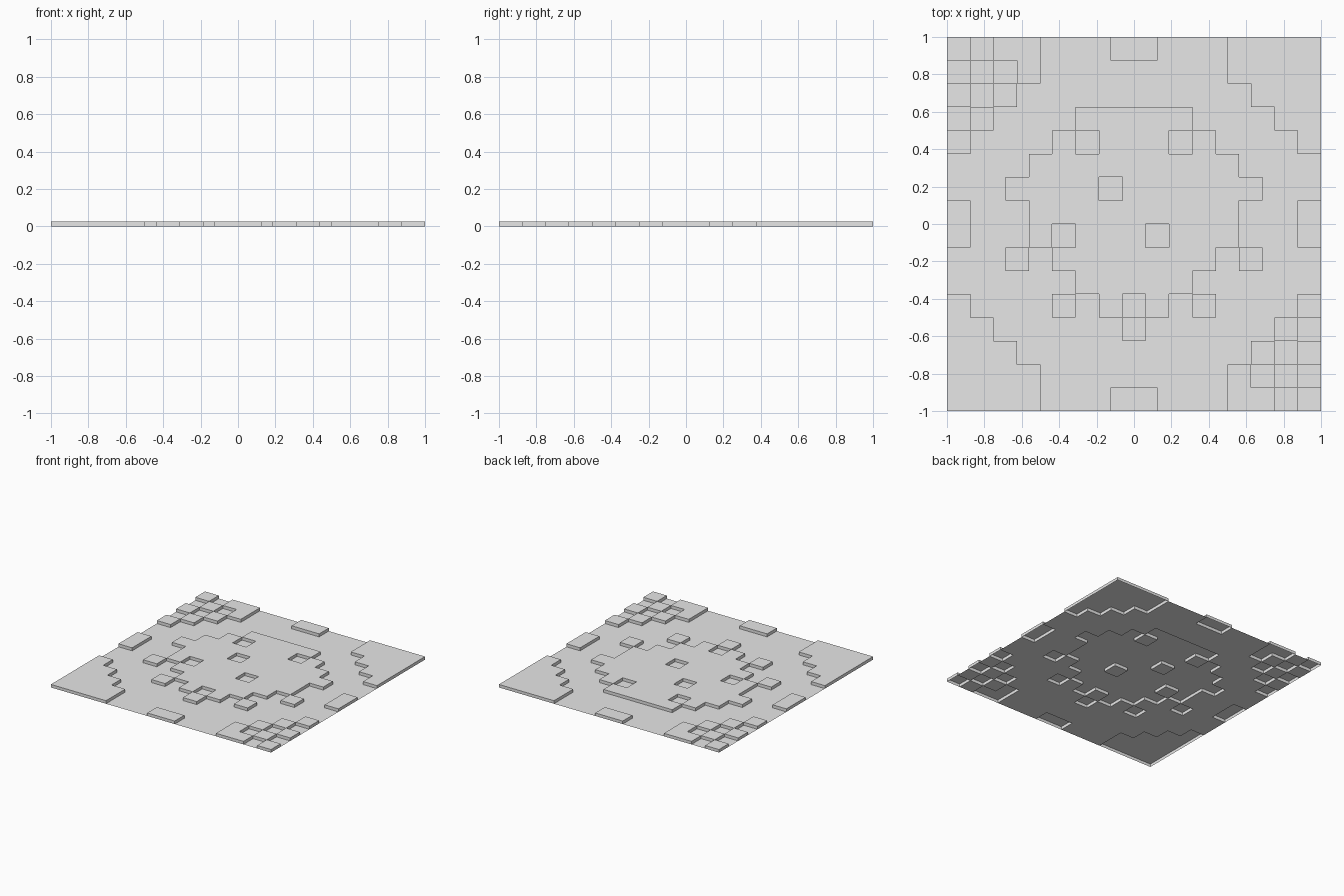
import bpy, bmesh

if "Cube" in bpy.data.objects:
    bpy.data.objects.remove(bpy.data.objects["Cube"], do_unlink=True)

HEIGHT = 0.025      # step between the low sheet and the raised panels
CELL = 0.125        # pattern square
UNIT = CELL / 2     # fine grid, so half-offset patterns still line up
N = 16              # fine units from centre to border

grey = bpy.data.materials.new("plain_grey")
grey.use_nodes = True
grey.diffuse_color = (0.8, 0.8, 0.8, 1)
grey.node_tree.nodes["Principled BSDF"].inputs["Base Color"].default_value = (0.8, 0.8, 0.8, 1)

used = set()        # fine cells taken by raised panels


def build(name, cells, z, walls):
    """Sheet over a set of fine grid cells, with optional side walls down to the ground."""
    bm = bmesh.new()
    verts = {}

    def v(i, j, h):
        key = (i, j, h)
        if key not in verts:
            verts[key] = bm.verts.new((i * UNIT, j * UNIT, h))
        return verts[key]

    for i, j in sorted(cells):
        corners = [(i, j), (i + 1, j), (i + 1, j + 1), (i, j + 1)]
        bm.faces.new([v(a, b, z) for a, b in corners])
        if walls:
            for k, (di, dj) in enumerate([(0, -1), (1, 0), (0, 1), (-1, 0)]):
                if (i + di, j + dj) not in cells:
                    p, q = corners[k], corners[(k + 1) % 4]
                    bm.faces.new([v(*p, 0.0), v(*q, 0.0), v(*q, z), v(*p, z)])
    mesh = bpy.data.meshes.new(name)
    bm.to_mesh(mesh)
    bm.free()
    mesh.materials.append(grey)
    bpy.context.collection.objects.link(bpy.data.objects.new(name, mesh))


def panel(name, rows, left, top):
    """Raised panel drawn as rows of squares, from the top left corner."""
    i0, j0 = round(left / UNIT), round(top / UNIT)
    cells = set()
    for r, row in enumerate(rows):
        for c, mark in enumerate(row):
            if mark == "#":
                cells |= {(i0 + 2 * c + a, j0 - 2 * r - 1 - b) for a in (0, 1) for b in (0, 1)}
    used.update(cells)
    build(name, cells, HEIGHT, True)


def turned(rows):
    """Half turn of a pattern."""
    return [row[::-1] for row in rows[::-1]]


# central motif with its square holes and loose squares
motif = ["...#####...",
         "..#.###.#..",
         ".#########.",
         "####.######",
         ".#########.",
         ".#.###.###.",
         "#.#######.#",
         "...#####...",
         "..#.#.#.#..",
         ".....#....."]
panel("center_motif", motif, -0.6875, 0.625)

# stepped corners and chequered corners, in opposite pairs
stepped = ["#...", "##..", "###.", "####", "####"]
chequer = ["...#", "..#.", ".#.#", "#.#.", "##.#"]
panel("stepped_corner_front", stepped, -1, -0.375)
panel("stepped_corner_back", turned(stepped), 0.5, 1)
panel("chequered_corner_front", chequer, 0.5, -0.375)
panel("chequered_corner_back", turned(chequer), -1, 1)

# tabs in the middle of each border
panel("edge_tab_back", ["##"], -0.125, 1)
panel("edge_tab_front", ["##"], -0.125, -0.875)
panel("edge_tab_right", ["#", "#"], -1, 0.125)
panel("edge_tab_left", ["#", "#"], 0.875, 0.125)

# low sheet fills everything between the panels
ground = {(i, j) for i in range(-N, N) for j in range(-N, N)} - used
build("base_sheet", ground, 0.0, False)
